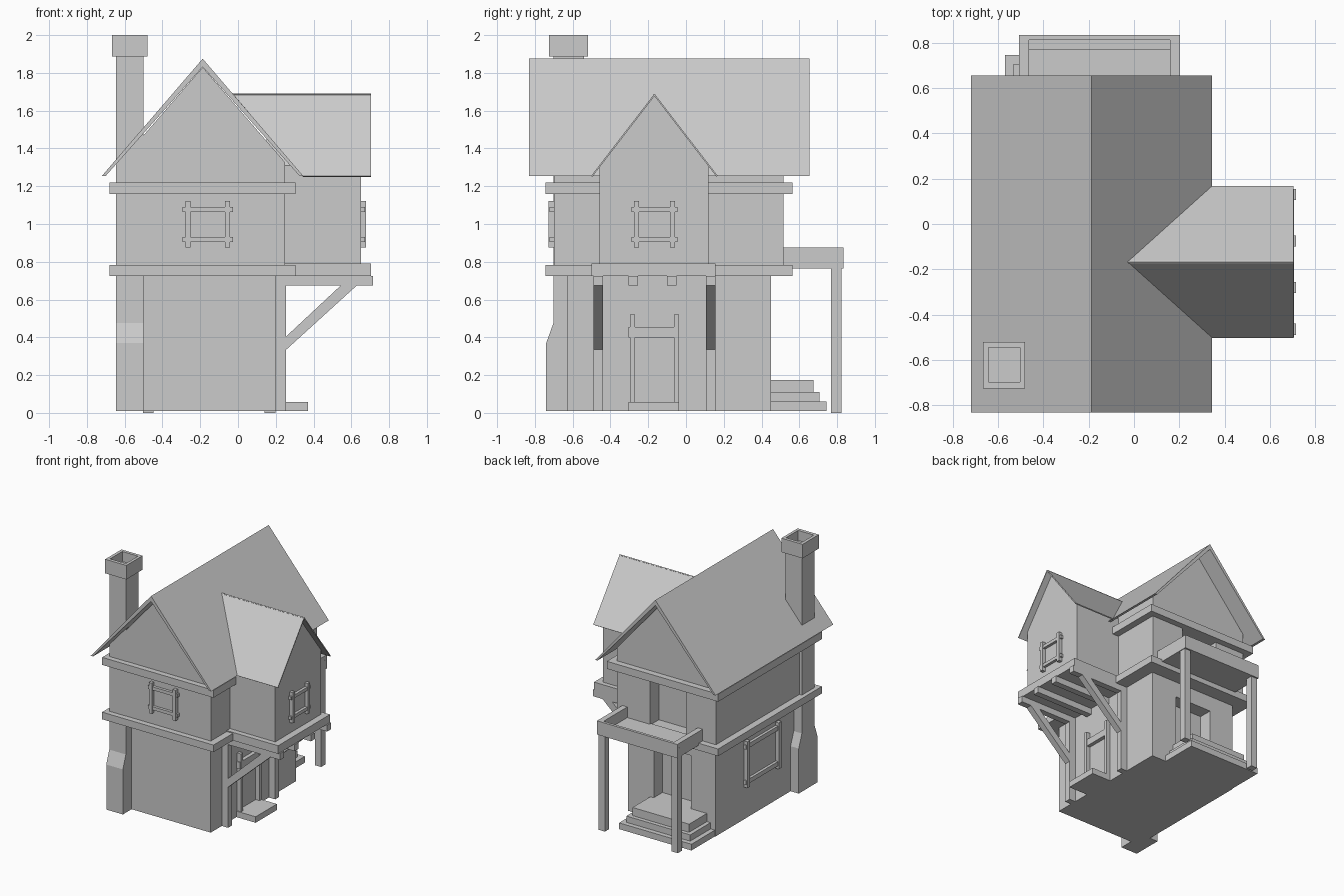
import bpy, bmesh
from mathutils import Vector

if "Cube" in bpy.data.objects:
    bpy.data.objects.remove(bpy.data.objects["Cube"])


def mesh_object(name, verts, faces):
    me = bpy.data.meshes.new(name)
    bm = bmesh.new()
    vs = [bm.verts.new(v) for v in verts]
    for f in faces:
        bm.faces.new([vs[i] for i in f])
    bmesh.ops.recalc_face_normals(bm, faces=bm.faces)
    bm.to_mesh(me)
    bm.free()
    ob = bpy.data.objects.new(name, me)
    bpy.context.collection.objects.link(ob)
    return ob


def prism(name, profile, axis, a, b):
    """Extrude a profile along 'x' (profile in y,z) or 'y' (profile in x,z)."""
    n = len(profile)
    put = (lambda p, t: (t, p[0], p[1])) if axis == 'x' else (lambda p, t: (p[0], t, p[1]))
    verts = [put(p, t) for t in (a, b) for p in profile]
    faces = [range(n), range(n, 2 * n)]
    faces += [(i, (i + 1) % n, n + (i + 1) % n, n + i) for i in range(n)]
    return mesh_object(name, verts, faces)


def box(name, x, y, z):
    return prism(name, [(x[0], z[0]), (x[1], z[0]), (x[1], z[1]), (x[0], z[1])], 'y', *y)


def cut(target, *cutters):
    for c in cutters:
        c.hide_render = True
        c.hide_set(True)
        m = target.modifiers.new("cut", 'BOOLEAN')
        m.operation = 'DIFFERENCE'
        m.solver = 'EXACT'
        m.object = c


def window(name, axis, wall, out, c, z, w, h, t=0.026):
    """Four crossing bars standing on a wall; w, h are the outer sizes."""
    def bar(part, u, v, depth):
        d = sorted((wall - out * 0.01, wall + out * depth))
        if axis == 'y':
            box(name + part, u, d, v)
        else:
            box(name + part, d, u, v)
    for s, side in ((-1, "_a"), (1, "_b")):
        m = c + s * (w / 2 - 0.027)
        bar("_jamb" + side, (m - t / 2, m + t / 2), (z - h / 2, z + h / 2), 0.028)
        m = z + s * (h / 2 - 0.043)
        bar("_rail" + side, (c - w / 2, c + w / 2), (m - t / 2, m + t / 2), 0.022)


CX, CY = -0.187, -0.167          # ridge lines of main roof and wing
EAVE = 1.255

# Lower storey and overhanging upper storey with gables
lower = box("lower_storey", (-0.575, 0.2), (-0.63, 0.45), (0.01, 0.74))
upper = prism("upper_storey", [(-0.625, 0.74), (0.25, 0.74), (0.25, 1.325),
                               (CX, 1.83), (-0.625, 1.325)], 'y', -0.7, 0.515)
cut(lower, box("lower_door_cutter", (-0.36, -0.03), (0.34, 0.6), (0.175, 0.6)))
cut(upper, box("upper_door_cutter", (-0.36, -0.04), (0.4, 0.6), (0.77, 1.17)))

# Timber bands around the upper storey
for name, z in (("lower_band", (0.725, 0.782)), ("upper_band", (1.16, 1.22))):
    band = box(name, (-0.68, 0.305), (-0.745, 0.565), z)
    if name == "upper_band":
        cut(band, box("band_cutter", (0.1, 0.4), (-0.455, 0.11), (1.1, 1.3)))

# Main roof
prism("main_roof", [(-0.72, EAVE), (CX, 1.875), (0.345, EAVE), (0.325, EAVE),
                    (CX, 1.832), (-0.7, EAVE)], 'y', -0.832, 0.655)

# Side wing under its own gable
prism("wing", [(-0.458, 0.78), (0.118, 0.78), (0.118, 1.31), (CY, 1.682), (-0.458, 1.31)],
      'x', 0.15, 0.65)
for s, side in ((-1, "front"), (1, "back")):
    e = CY + s * 0.335
    panel = mesh_object("wing_roof_" + side,
                        [(0.703, e, EAVE), (0.703, CY, 1.69), (-0.028, CY, 1.69), (0.345, e, EAVE)],
                        [(0, 1, 2, 3) if s < 0 else (3, 2, 1, 0)])
    panel.data.update()
    if panel.data.polygons[0].normal.z < 0:
        panel.data.flip_normals()
    m = panel.modifiers.new("thickness", 'SOLIDIFY')
    m.thickness, m.offset = 0.008, -1
box("wing_floor", (0.2, 0.705), (-0.5, 0.155), (0.725, 0.79))

# Joists, with posts and braces under the outer two
for i, y in enumerate((-0.465, -0.28, -0.075, 0.13)):
    ys = (y - 0.025, y + 0.025)
    box(f"joist_{i}", (0.19, 0.715), ys, (0.675, 0.726))
    if i in (0, 3):
        box(f"wing_post_{i}", (0.19, 0.255), ys, (0.01, 0.725))
        prism(f"brace_{i}", [(0.25, 0.33), (0.635, 0.68), (0.55, 0.68), (0.25, 0.4)], 'y', *ys)

# Side door frame and step
for y in (-0.283, -0.05):
    box("door_jamb", (0.19, 0.235), (y - 0.013, y + 0.013), (0.05, 0.52))
box("door_lintel", (0.19, 0.23), (-0.305, -0.038), (0.4, 0.455))
box("door_step", (0.19, 0.37), (-0.305, -0.037), (0.01, 0.058))

# Windows
window("front_window", 'y', -0.7, -1, -0.16, 0.998, 0.265, 0.245)
window("wing_window", 'x', 0.65, 1, CY, 0.998, 0.245, 0.245)
window("left_window", 'x', -0.575, -1, -0.13, 0.45, 0.45, 0.37, 0.035)

# Chimney with flared foot and hollow cap
shaft = prism("chimney", [(-0.74, 0.01), (-0.5, 0.01), (-0.5, 0.37), (-0.54, 0.475), (-0.54, 1.9),
                          (-0.702, 1.9), (-0.702, 0.475), (-0.74, 0.37)], 'x', -0.647, -0.5)
cap = box("chimney_cap", (-0.667, -0.48), (-0.725, -0.52), (1.888, 2.0))
cut(cap, box("flue_cutter", (-0.642, -0.503), (-0.698, -0.545), (1.92, 2.1)))

# Back porch steps
for i, (g, h) in enumerate(((0, 0.175), (0.032, 0.11), (0.07, 0.06))):
    box(f"porch_step_{i}", (-0.5 - g, g), (0.44, 0.675 + g), (0.01, h))

# Balcony over the porch
box("balcony_floor", (-0.49, 0.18), (0.5, 0.815), (0.765, 0.79))
box("balcony_back_rail", (-0.508, 0.203), (0.77, 0.835), (0.765, 0.84))
box("balcony_back_cap", (-0.508, 0.203), (0.813, 0.835), (0.765, 0.875))
for s, side in ((-1, "left"), (1, "right")):
    x = -0.1525 + s * 0.333
    box(side + "_balcony_rail", (x - 0.022, x + 0.022), (0.5, 0.82), (0.765, 0.875))
    x = -0.1525 + s * 0.322
    box(side + "_porch_post", (x - 0.028, x + 0.028), (0.768, 0.822), (0.0, 0.77))
